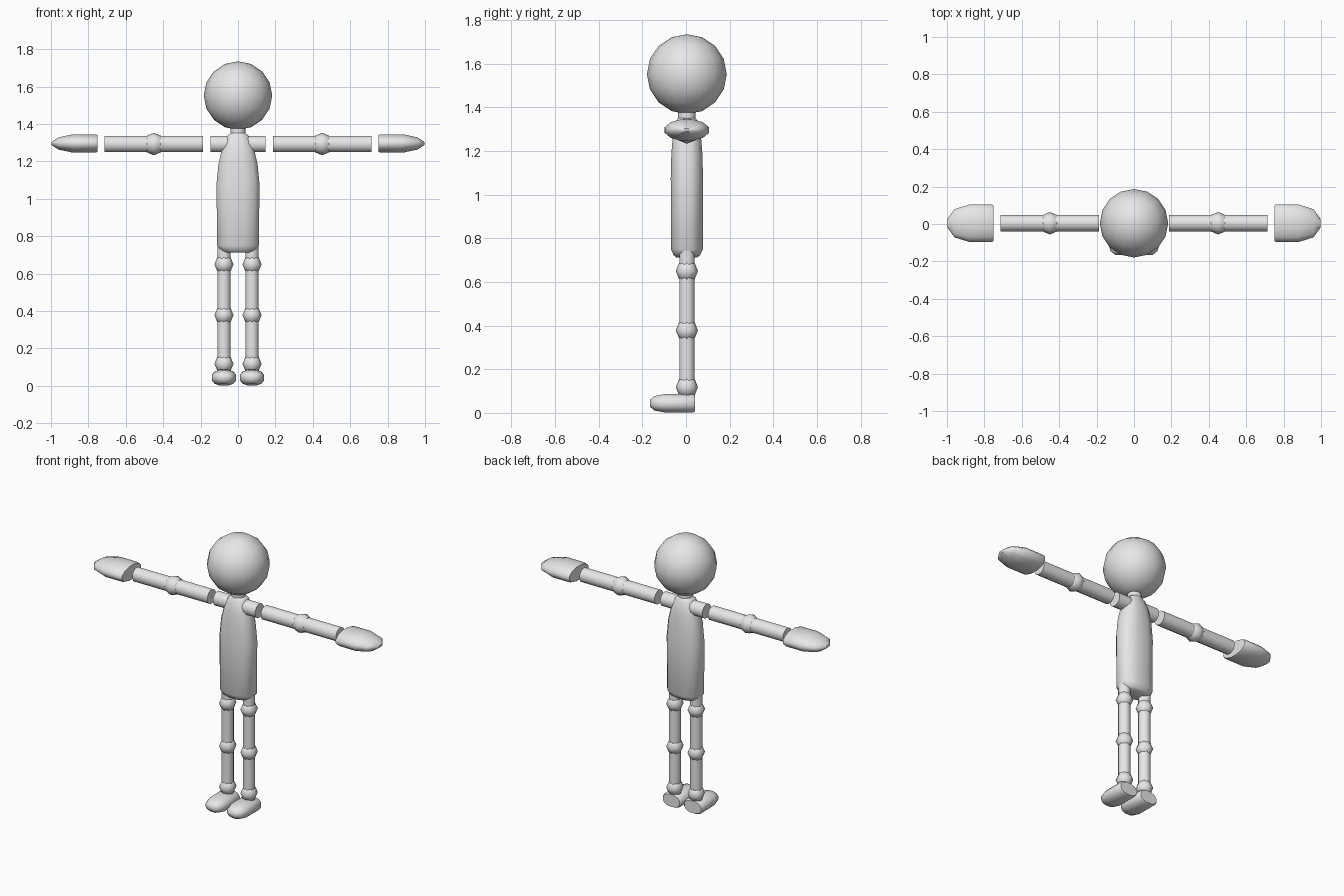
import bpy, bmesh, math

if "Cube" in bpy.data.objects:
    bpy.data.objects.remove(bpy.data.objects["Cube"])

grey = bpy.data.materials.new("light_grey")
grey.diffuse_color = (0.8, 0.8, 0.8, 1)
grey.use_nodes = True
grey.node_tree.nodes["Principled BSDF"].inputs["Base Color"].default_value = grey.diffuse_color


def finish(name, bm, angle=50):
    bmesh.ops.recalc_face_normals(bm, faces=bm.faces)
    mesh = bpy.data.meshes.new(name)
    bm.to_mesh(mesh)
    bm.free()
    mesh.materials.append(grey)
    mesh.shade_smooth()
    mesh.set_sharp_from_angle(angle=math.radians(angle))
    obj = bpy.data.objects.new(name, mesh)
    bpy.context.collection.objects.link(obj)
    return obj


def loft(name, axis, centre, stations, sides=12, power=1.0):
    """Skin rounded rings; each station is (position on axis, half width, half height)."""
    bm = bmesh.new()
    rings = []
    for t, a, b in stations:
        ring = []
        for i in range(sides):
            ang = 2 * math.pi * (i + 0.5) / sides
            c, s = math.cos(ang), math.sin(ang)
            u = centre[0] + a * math.copysign(abs(c) ** power, c)
            v = centre[1] + b * math.copysign(abs(s) ** power, s)
            co = {"x": (t, u, v), "y": (u, t, v), "z": (u, v, t)}[axis]
            ring.append(bm.verts.new(co))
        rings.append(ring)
    for r0, r1 in zip(rings, rings[1:]):
        for i in range(sides):
            j = (i + 1) % sides
            bm.faces.new((r0[i], r0[j], r1[j], r1[i]))
    bm.faces.new(rings[0])
    bm.faces.new(rings[-1])
    return finish(name, bm)


def tube(name, axis, centre, start, end, r):
    return loft(name, axis, centre, [(start, r, r), (end, r, r)])


def ball(name, centre, r, segments, rings, along_x=False):
    bm = bmesh.new()
    bmesh.ops.create_uvsphere(bm, u_segments=segments, v_segments=rings, radius=r)
    obj = finish(name, bm, 80)
    obj.location = centre
    if along_x:
        obj.rotation_euler.y = math.pi / 2
    return obj


Y = 0.004        # depth of the body centre line
ARM_Z = 1.293    # arm height
LEG_X = 0.075    # leg spacing

# Head, neck and torso
ball("head", (0, Y, 1.552), 0.183, 16, 8)
tube("neck", "z", (0, Y), 1.32, 1.39, 0.041)
loft("torso", "z", (0, Y), [
    (0.713, 0.070, 0.050), (0.722, 0.095, 0.062), (0.750, 0.115, 0.075),
    (1.080, 0.118, 0.076), (1.190, 0.107, 0.073), (1.270, 0.087, 0.066),
    (1.335, 0.060, 0.052), (1.352, 0.040, 0.040)], power=0.8)

for side, s in (("left", 1), ("right", -1)):
    # Arm: shoulder stub, two tubes, elbow and mitten hand
    arm = (Y, ARM_Z)
    tube(side + "_shoulder", "x", arm, s * 0.04, s * 0.148, 0.045)
    tube(side + "_upper_arm", "x", arm, s * 0.188, s * 0.45, 0.045)
    tube(side + "_forearm", "x", arm, s * 0.45, s * 0.715, 0.045)
    ball(side + "_elbow", (s * 0.45, Y, ARM_Z), 0.06, 8, 4, True)
    loft(side + "_hand", "x", (Y, ARM_Z + 0.003), [
        (s * 0.750, 0.098, 0.046), (s * 0.762, 0.105, 0.050),
        (s * 0.880, 0.104, 0.051), (s * 0.960, 0.078, 0.034),
        (s * 0.997, 0.025, 0.008)])

    # Leg: thigh and shin tubes with ball joints
    x = s * LEG_X
    tube(side + "_thigh", "z", (x, Y), 0.378, 0.745, 0.036)
    tube(side + "_shin", "z", (x, Y), 0.08, 0.378, 0.036)
    for joint, z in (("hip", 0.65), ("knee", 0.378), ("ankle", 0.118)):
        ball(side + "_" + joint, (x, Y, z), 0.051, 8, 4)

    # Foot with a flat heel and rounded toe
    loft(side + "_foot", "y", (x, 0.044), [
        (0.041, 0.060, 0.039), (0.032, 0.067, 0.044), (-0.100, 0.066, 0.043),
        (-0.145, 0.052, 0.034), (-0.166, 0.025, 0.015)], power=0.85)
